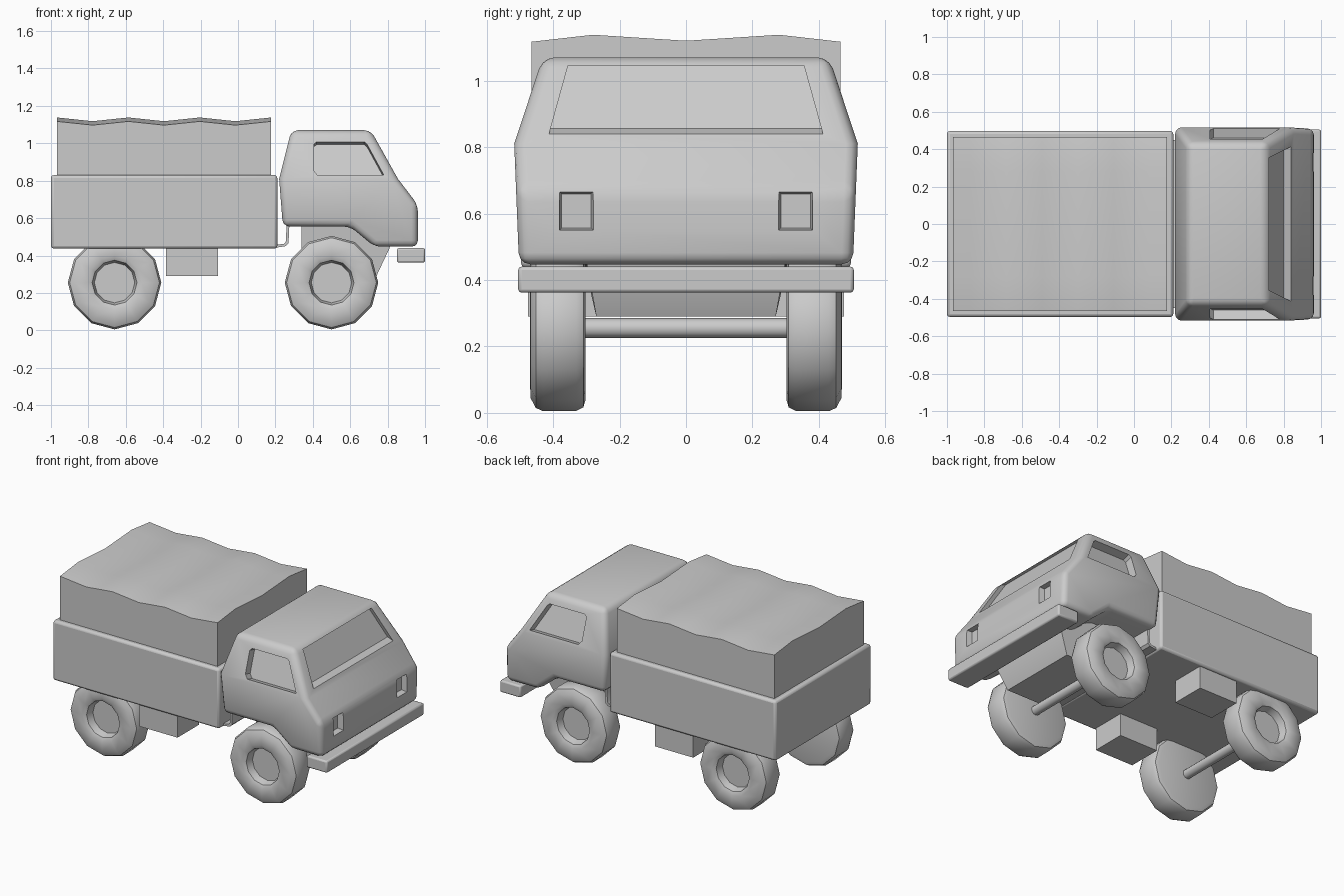
import bpy, bmesh
from math import cos, sin, pi, radians

if "Cube" in bpy.data.objects:
    bpy.data.objects.remove(bpy.data.objects["Cube"])


def finish(name, bm, bevel=0, segments=2):
    """Turn a bmesh into a named object, optionally with rounded edges."""
    bmesh.ops.recalc_face_normals(bm, faces=bm.faces)
    mesh = bpy.data.meshes.new(name)
    bm.to_mesh(mesh)
    bm.free()
    ob = bpy.data.objects.new(name, mesh)
    bpy.context.collection.objects.link(ob)
    if bevel:
        mod = ob.modifiers.new("rounding", 'BEVEL')
        mod.width, mod.segments = bevel, segments
        mod.limit_method, mod.angle_limit = 'ANGLE', radians(34)
    return ob


def loft(rings, bm=None):
    """Skin closed rings of points and cap both ends."""
    bm = bm or bmesh.new()
    vs = [[bm.verts.new(p) for p in r] for r in rings]
    n = len(rings[0])
    for a, b in zip(vs, vs[1:]):
        for i in range(n):
            j = (i + 1) % n
            bm.faces.new((a[i], a[j], b[j], b[i]))
    bm.faces.new(vs[0])
    bm.faces.new(vs[-1])
    return bm


def profile_prism(pts, y0, y1):
    return loft([[(x, y, z) for x, z in pts] for y in (y0, y1)])


def box(x0, x1, y0, y1, z0, z1):
    return profile_prism([(x0, z0), (x1, z0), (x1, z1), (x0, z1)], y0, y1)


def cut(target, cutter):
    cutter.hide_render = True
    mod = target.modifiers.new("recess", 'BOOLEAN')
    mod.operation, mod.solver, mod.object = 'DIFFERENCE', 'EXACT', cutter
    bpy.context.view_layer.update()


def half_width(z):
    if z > 0.81:
        return 0.517 - (z - 0.81) * 0.33
    return 0.517 - (0.81 - z) * 0.04


# cab shell: side profile, split at the waist, sides leaning in above it
cab_profile = [(0.22, 0.81), (0.285, 1.07), (0.71, 1.07), (0.855, 0.81), (0.962, 0.67),
               (0.962, 0.447), (0.73, 0.447), (0.60, 0.555), (0.24, 0.555)]
bm = profile_prism(cab_profile, -0.5, 0.5)
for side in [f for f in bm.faces if len(f.verts) > 4]:
    waist = [v for v in side.verts if abs(v.co.z - 0.81) < 1e-4]
    bmesh.utils.face_split(side, waist[0], waist[1])
for v in bm.verts:
    v.co.y = half_width(v.co.z) * (1 if v.co.y > 0 else -1)
cab = finish("cab", bm, 0.035, 3)
cutters = []


# windscreen recess, parallel to the sloping glass
def glass_x(z):
    return 0.71 + (1.07 - z) * 0.558


screen = [(-0.412, 0.84), (0.412, 0.84), (0.355, 1.045), (-0.355, 1.045)]
cutters.append(finish("windscreen_cutter", loft(
    [[(glass_x(z) + d, y, z - 0.4 * d) for y, z in screen] for d in (-0.04, 0.06)])))

# side window and headlight recesses
window = [(0.425, 0.83), (0.78, 0.83), (0.69, 0.995), (0.675, 1.008), (0.42, 1.008),
          (0.405, 0.995), (0.405, 0.855)]
for s in (-1, 1):
    cutters.append(finish("window_cutter", loft(
        [[(x, s * (half_width(z) + d), z + 0.3 * d) for x, z in window] for d in (-0.05, 0.06)])))
    lamp = [(a, b) for a, b in ((-1, -1), (1, -1), (1, 1), (-1, 1))]
    cutters.append(finish("headlight_cutter", loft(
        [[(x, s * 0.33 + a * w, 0.608 + b * (w + 0.007)) for a, b in lamp]
         for x, w in ((0.925, 0.044), (0.962, 0.051), (1.02, 0.051))])))
for c in cutters:
    cut(cab, c)

# apply the cuts, then remove the cutters
bpy.context.view_layer.objects.active = cab
cab.select_set(True)
for mod in list(cab.modifiers):
    bpy.ops.object.modifier_apply(modifier=mod.name)
for c in cutters:
    bpy.data.objects.remove(c)

# engine block below the cab, narrowing downwards
bm = profile_prism([(0.34, 0.57), (0.34, 0.42), (0.42, 0.29), (0.74, 0.29), (0.82, 0.46), (0.82, 0.5), (0.6, 0.57)],
                   -0.30, 0.30)
for v in bm.verts:
    if v.co.z < 0.3:
        v.co.y *= 0.9
finish("engine_block", bm)

# bumper, bed and under-bed boxes
finish("bumper", box(0.85, 1.0, -0.505, 0.505, 0.362, 0.44), 0.01)
finish("cargo_bed", box(-1.0, 0.21, -0.497, 0.497, 0.437, 0.83), 0.015)
for s in (-1, 1):
    finish("under_bed_box", box(-0.385, -0.107, s * 0.25, s * 0.475, 0.29, 0.45))

# thin bent plate joining bed and cab
finish("link_plate", profile_prism([(0.19, 0.44), (0.255, 0.45), (0.27, 0.465), (0.275, 0.57), (0.26, 0.57),
                                    (0.256, 0.475), (0.247, 0.463), (0.19, 0.455)], -0.45, 0.45))

# canvas cover with a rippled top
bm = bmesh.new()
rows = [(-0.465, 0), (-0.28, 0.021), (0, 0.003), (0.28, 0.021), (0.465, 0)]
N = 12
grid = [[bm.verts.new((-0.968 + 1.145 * i / N, y, 1.107 + h + 0.01 * cos(6 * pi * i / N)))
         for y, h in rows] for i in range(N + 1)]
for i in range(N):
    for j in range(4):
        bm.faces.new((grid[i][j], grid[i + 1][j], grid[i + 1][j + 1], grid[i][j + 1]))
rim = [e for e in bm.edges if e.is_boundary]
skirt = bmesh.ops.extrude_edge_only(bm, edges=rim)["geom"]
for v in skirt:
    if isinstance(v, bmesh.types.BMVert):
        v.co.z = 0.81
bmesh.ops.holes_fill(bm, edges=[e for e in bm.edges if e.is_boundary], sides=0)
finish("canvas_cover", bm)

# wheels: twelve-sided lathed tyres with dished hubs, and axles
tyre = [(0.215, 0.302), (0.238, 0.309), (0.249, 0.33), (0.25, 0.43), (0.24, 0.452),
        (0.21, 0.468), (0.145, 0.47), (0.12, 0.458), (0.108, 0.41)]


def ring(x, y, r, n=12):
    return [(x + r * cos(2 * pi * k / n), y, 0.255 + r * sin(2 * pi * k / n)) for k in range(n)]


for x, end in ((0.5, "front"), (-0.66, "rear")):
    for s, side in ((-1, "right"), (1, "left")):
        finish(f"{end}_{side}_wheel", loft([ring(x, s * y, r) for r, y in tyre]))
    finish(f"{end}_axle", loft([ring(x, y, 0.03) for y in (-0.31, 0.31)]))

# smooth shading with sharp edges kept
for ob in bpy.data.objects:
    ob.select_set(ob.type == 'MESH')
bpy.context.view_layer.objects.active = cab
bpy.ops.object.shade_smooth_by_angle(angle=radians(35))
